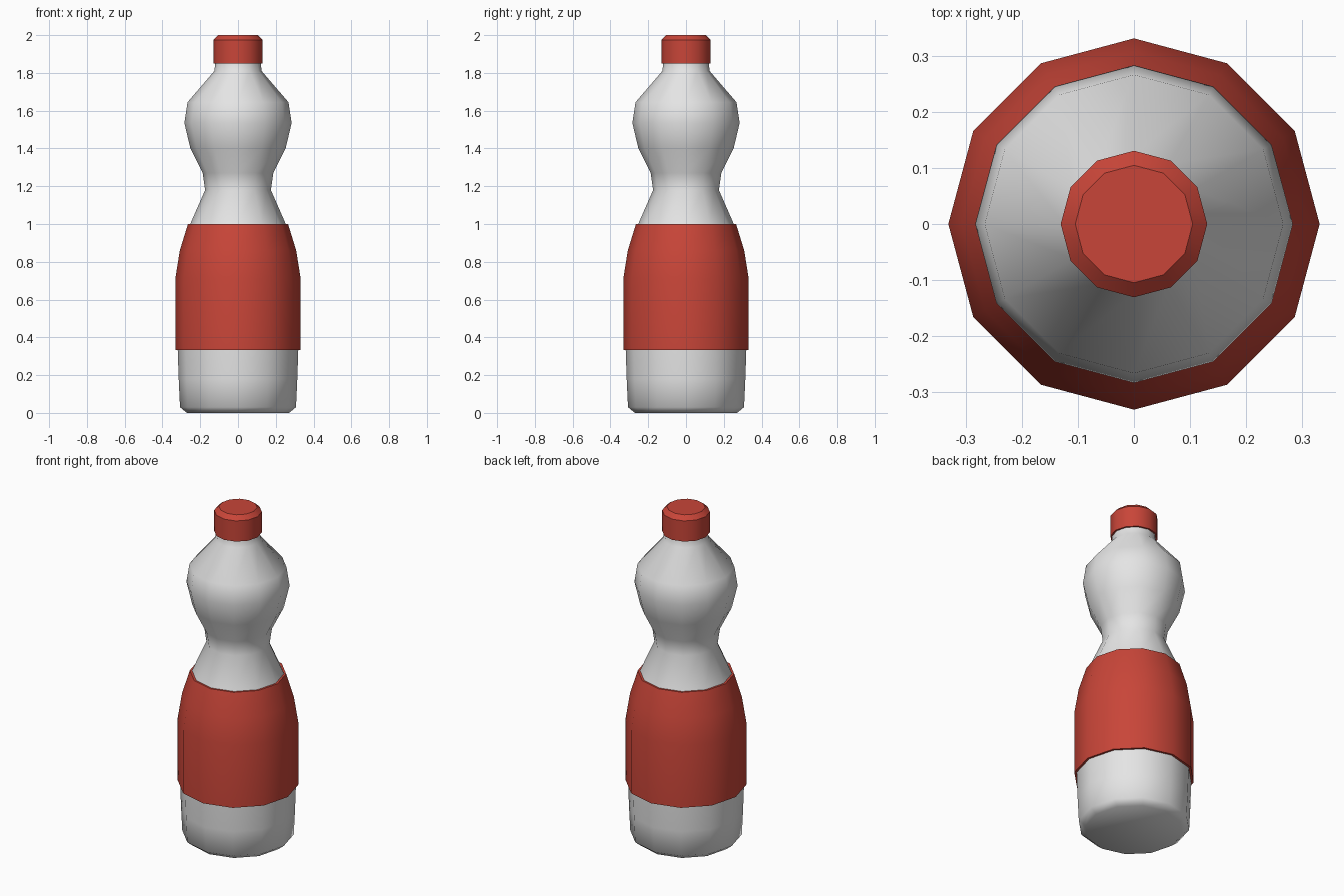
import bpy, bmesh, math

if "Cube" in bpy.data.objects:
    bpy.data.objects.remove(bpy.data.objects["Cube"])

SIDES = 12


def material(name, colour):
    m = bpy.data.materials.new(name)
    m.diffuse_color = (*colour, 1)
    m.use_nodes = True
    m.node_tree.nodes["Principled BSDF"].inputs["Base Color"].default_value = m.diffuse_color
    return m


white = material("pale_grey_plastic", (0.78, 0.78, 0.78))
red = material("red_plastic", (0.58, 0.06, 0.04))


def lathe(name, profile, mat, angle, caps=True):
    """Revolve (radius, z) points, listed bottom to top, around z."""
    bm = bmesh.new()
    rings = [[bm.verts.new((r * math.cos(2 * math.pi * i / SIDES),
                            r * math.sin(2 * math.pi * i / SIDES), z))
              for i in range(SIDES)] for r, z in profile]
    for low, high in zip(rings, rings[1:]):
        for i in range(SIDES):
            j = (i + 1) % SIDES
            bm.faces.new((low[i], low[j], high[j], high[i]))
    if caps:
        bm.faces.new(rings[0][::-1])
        bm.faces.new(rings[-1])
    mesh = bpy.data.meshes.new(name)
    bm.to_mesh(mesh)
    bm.free()
    mesh.materials.append(mat)
    obj = bpy.data.objects.new(name, mesh)
    bpy.context.collection.objects.link(obj)
    bpy.ops.object.select_all(action='DESELECT')
    obj.select_set(True)
    bpy.context.view_layer.objects.active = obj
    bpy.ops.object.shade_smooth_by_angle(angle=math.radians(angle))
    return obj


# Bottle body with pinched waist and rounded shoulder
lathe("bottle_body", [
    (0.27, 0), (0.307, 0.03), (0.314, 0.18), (0.32, 0.36), (0.32, 0.70),
    (0.295, 0.85), (0.253, 1.0), (0.174, 1.18), (0.187, 1.27),
    (0.252, 1.40), (0.284, 1.535), (0.267, 1.645), (0.125, 1.81),
    (0.12, 1.86)], white, 60)

# Wrapped label: sleeve with thin rims turned in to the body
lathe("label_sleeve", [
    (0.317, 0.332), (0.332, 0.332), (0.332, 0.71), (0.308, 0.86),
    (0.265, 1.0), (0.25, 1.0)], red, 40, caps=False)

# Screw cap with bevelled top
lathe("screw_cap", [
    (0.131, 1.85), (0.131, 1.975), (0.105, 2.0)], red, 35)
